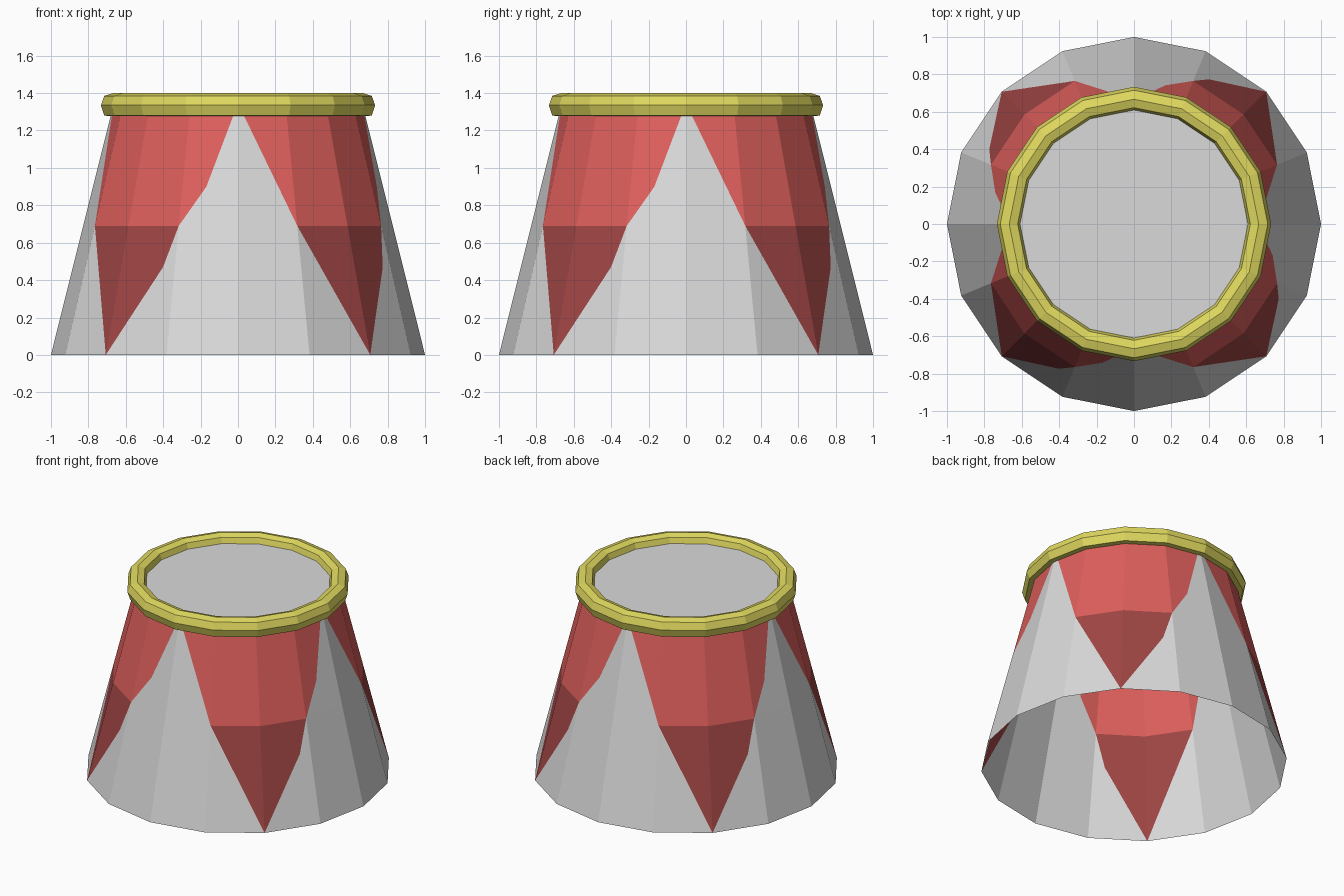
import bpy, bmesh, math
from mathutils import Vector

if "Cube" in bpy.data.objects:
    bpy.data.objects.remove(bpy.data.objects["Cube"])

N = 16


def material(name, rgb):
    m = bpy.data.materials.new(name)
    m.diffuse_color = (*rgb, 1)
    m.use_nodes = True
    m.node_tree.nodes["Principled BSDF"].inputs["Base Color"].default_value = m.diffuse_color
    return m


GREY = material("pale grey", (0.70, 0.70, 0.70))
RED = material("red", (0.73, 0.115, 0.107))
DARK = material("dark red", (0.35, 0.061, 0.058))
YELLOW = material("yellow", (0.74, 0.69, 0.115))


def finish(bm, name, mats):
    me = bpy.data.meshes.new(name)
    bm.normal_update()
    bm.to_mesh(me)
    bm.free()
    for m in mats:
        me.materials.append(m)
    ob = bpy.data.objects.new(name, me)
    bpy.context.collection.objects.link(ob)
    return ob


def ring(bm, r, z):
    return [bm.verts.new((r * math.cos(2 * math.pi * i / N),
                          r * math.sin(2 * math.pi * i / N), z)) for i in range(N)]


# tapered shell, open below, with four pointed red panels cut into the faces
bm = bmesh.new()
bot, mid, top = ring(bm, 1.0, 0), ring(bm, 0.828, 0.69), ring(bm, 0.664, 1.345)


def face(verts, mat):
    bm.faces.new(verts).material_index = mat


def inside(lo, hi, i, j, u, v):
    """Point at fractions u, v across the quad between two rings."""
    a = lo[i].co.lerp(lo[j].co, u)
    b = hi[i].co.lerp(hi[j].co, u)
    return bm.verts.new(a.lerp(b, v))


for k in range(4):
    i0, i1, i2, i3, i4 = [(4 * k + n) % N for n in range(5)]
    # lower row: grey outside, dark red tip
    for a, b in ((i0, i1), (i3, i4)):
        face([bot[a], bot[b], mid[b], mid[a]], 0)
    face([bot[i1], bot[i2], mid[i1]], 0)
    face([bot[i2], mid[i2], mid[i1]], 2)
    p = inside(bot, mid, i2, i3, 0.78, 0.68)
    face([bot[i2], p, mid[i3], mid[i2]], 2)
    face([bot[i2], bot[i3], mid[i3], p], 0)
    # upper row: red, narrowing downwards
    face([mid[i0], mid[i1], top[i0]], 0)
    face([mid[i1], top[i1], top[i0]], 1)
    for a, b in ((i1, i2), (i2, i3)):
        face([mid[a], mid[b], top[b], top[a]], 1)
    q = inside(mid, top, i3, i4, 0.43, 0.32)
    face([mid[i3], q, top[i4], top[i3]], 1)
    face([mid[i3], mid[i4], top[i4], q], 0)
# flat top
face(top, 0)
finish(bm, "tapered_body", [GREY, RED, DARK])

# yellow rim ring with an eight-sided section
bm = bmesh.new()
section = [(0.733, 1.335), (0.715, 1.385), (0.667, 1.40), (0.622, 1.385),
           (0.606, 1.335), (0.622, 1.287), (0.667, 1.275), (0.715, 1.28)]
loops = [ring(bm, r, z) for r, z in section]
for s in range(len(loops)):
    a, b = loops[s], loops[(s + 1) % len(loops)]
    for i in range(N):
        j = (i + 1) % N
        bm.faces.new([a[i], a[j], b[j], b[i]])
finish(bm, "rim_ring", [YELLOW])
